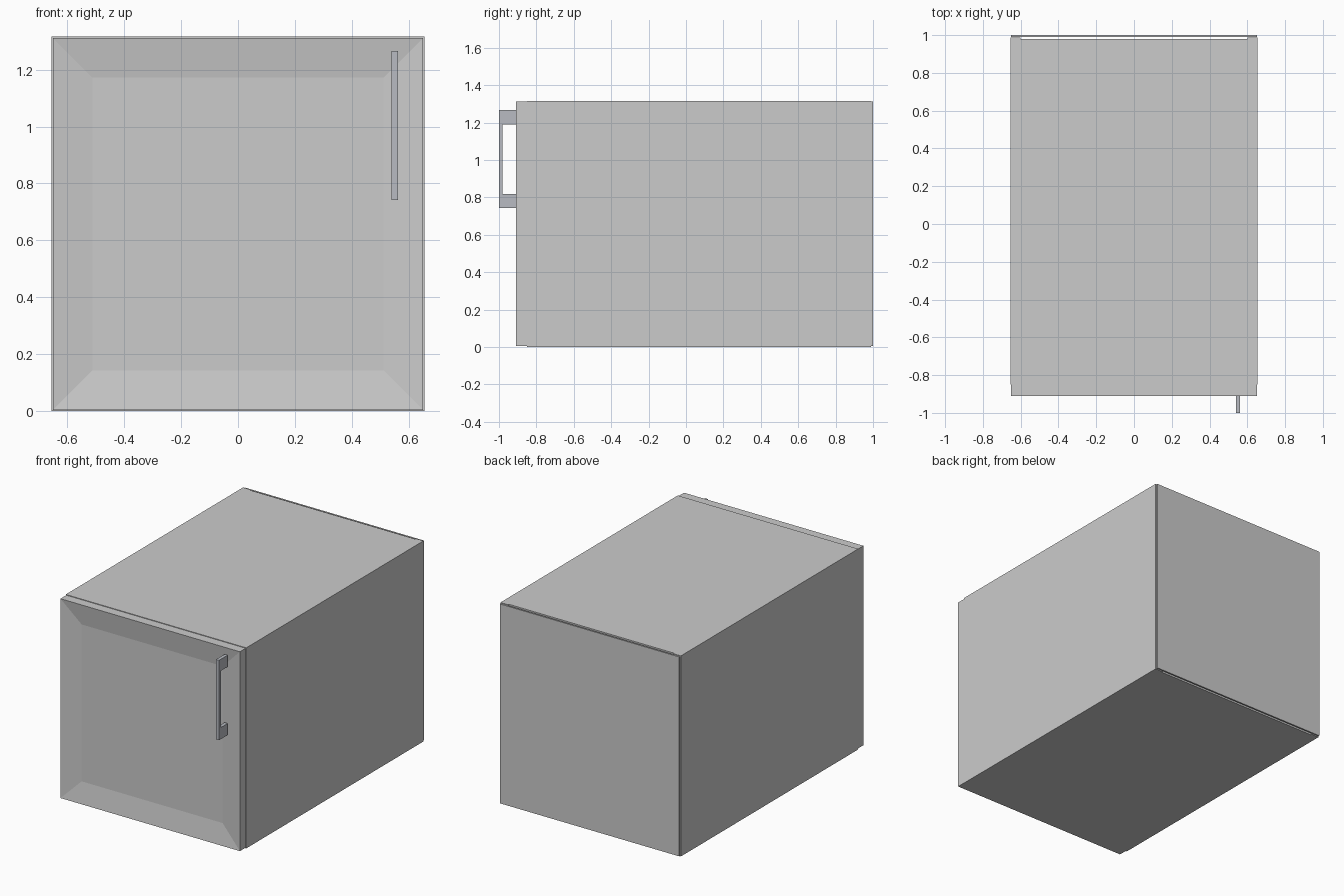
import bpy, bmesh

if "Cube" in bpy.data.objects:
    bpy.data.objects.remove(bpy.data.objects["Cube"])


def box(name, x, y, z):
    """Box from (min, max) ranges on each axis."""
    bm = bmesh.new()
    bmesh.ops.create_cube(bm, size=1)
    for v in bm.verts:
        v.co = [r[0] if c < 0 else r[1] for c, r in zip(v.co, (x, y, z))]
    mesh = bpy.data.meshes.new(name)
    bm.to_mesh(mesh)
    bm.free()
    obj = bpy.data.objects.new(name, mesh)
    bpy.context.collection.objects.link(obj)
    return obj


W, H, T = 0.655, 1.316, 0.055   # half width, height, board thickness
FRONT = -0.85

# Carcass: two sides with the top and bottom boards set between them
for side, s in (("left", -1), ("right", 1)):
    box(f"{side}_side", sorted((s * W, s * (W - T))), (FRONT, 0.988), (0, H))
inner = (-W + T, W - T)
box("bottom_board", inner, (FRONT, 0.98), (0, T))
box("top_board", inner, (FRONT, 0.98), (H - T, H))

# Thin back panel, with a slot between it and the top and bottom boards
box("back_panel", (-0.651, 0.651), (0.99, 1.0), (0.004, H - 0.004))

# Door with a shallow recessed centre panel
door = box("door", (-0.651, 0.651), (-0.91, FRONT), (0.004, H - 0.004))
bm = bmesh.new()
bm.from_mesh(door.data)
bm.normal_update()
front = min(bm.faces, key=lambda f: f.calc_center_median().y)
bmesh.ops.inset_region(bm, faces=[front], thickness=0.197)
bmesh.ops.translate(bm, verts=front.verts, vec=(0, 0.02, 0))
bm.to_mesh(door.data)
bm.free()

# Handle: a C-shaped profile extruded across x
profile = [(-0.91, 0.742), (-1.0, 0.742), (-1.0, 1.266), (-0.91, 1.266),
           (-0.91, 1.19), (-0.98, 1.19), (-0.98, 0.818), (-0.91, 0.818)]
bm = bmesh.new()
face = bm.faces.new([bm.verts.new((0.54, y, z)) for y, z in profile])
ext = bmesh.ops.extrude_face_region(bm, geom=[face])
bmesh.ops.translate(bm, vec=(0.022, 0, 0),
                    verts=[g for g in ext["geom"] if isinstance(g, bmesh.types.BMVert)])
bmesh.ops.recalc_face_normals(bm, faces=bm.faces)
mesh = bpy.data.meshes.new("handle")
bm.to_mesh(mesh)
bm.free()
handle = bpy.data.objects.new("handle", mesh)
bpy.context.collection.objects.link(handle)
metal = bpy.data.materials.new("handle_metal")
metal.diffuse_color = (0.48, 0.5, 0.54, 1)
metal.use_nodes = True
metal.node_tree.nodes["Principled BSDF"].inputs["Base Color"].default_value = metal.diffuse_color
mesh.materials.append(metal)
